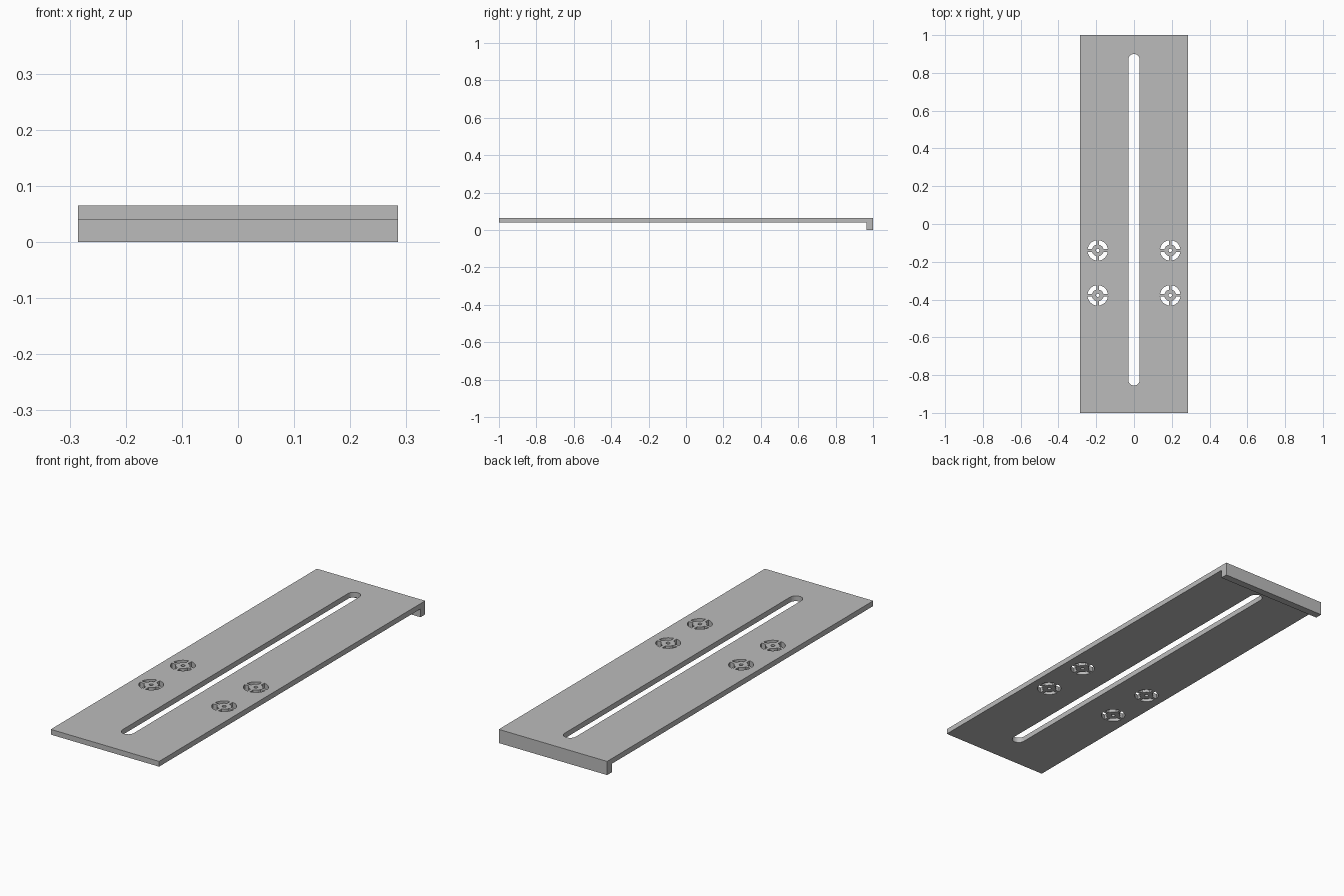
import bpy, bmesh, math
from math import cos, sin, pi

cube = bpy.data.objects.get("Cube")
if cube:
    bpy.data.objects.remove(cube, do_unlink=True)

HALF_W, TOP, UNDER = 0.285, 0.065, 0.04

grey = bpy.data.materials.new("plain_grey")
grey.use_nodes = True
colour = (0.5, 0.5, 0.5, 1)
grey.diffuse_color = colour
grey.node_tree.nodes["Principled BSDF"].inputs["Base Color"].default_value = colour


def prism(bm, points, direction):
    """Extrude a closed outline into a solid."""
    face = bm.faces.new([bm.verts.new(p) for p in points])
    ext = bmesh.ops.extrude_face_region(bm, geom=[face])
    moved = [v for v in ext["geom"] if isinstance(v, bmesh.types.BMVert)]
    bmesh.ops.translate(bm, verts=moved, vec=direction)


def arc(cx, cy, r, start, end, steps):
    return [(cx + r * cos(start + (end - start) * i / steps),
             cy + r * sin(start + (end - start) * i / steps)) for i in range(steps + 1)]


def finish(bm, name):
    bmesh.ops.recalc_face_normals(bm, faces=bm.faces)
    mesh = bpy.data.meshes.new(name)
    bm.to_mesh(mesh)
    bm.free()
    mesh.materials.append(grey)
    obj = bpy.data.objects.new(name, mesh)
    bpy.context.collection.objects.link(obj)
    return obj


# Plate with the turned-down rear lip, as one side profile
bm = bmesh.new()
profile = [(-1, UNDER), (0.965, UNDER), (0.965, 0), (1, 0), (1, TOP), (-1, TOP)]
prism(bm, [(-HALF_W, y, z) for y, z in profile], (2 * HALF_W, 0, 0))
plate = finish(bm, "slotted_plate")

# Openings: long slot, and four rings split by spokes around a pin hole
bm = bmesh.new()


def cut(outline):
    prism(bm, [(x, y, UNDER - 0.02) for x, y in outline], (0, 0, 0.1))


cut(arc(0, 0.87, 0.03, 0, pi, 16) + arc(0, -0.825, 0.03, pi, 2 * pi, 16))

OUTER, INNER, SPOKE = 0.054, 0.031, 0.007
for cx in (-0.192, 0.192):
    for cy in (-0.14, -0.378):
        cut(arc(cx, cy, 0.009, 0, 2 * pi, 16)[:-1])
        for k in range(4):
            a = k * pi / 2
            out_gap, in_gap = math.asin(SPOKE / OUTER), math.asin(SPOKE / INNER)
            cut(arc(cx, cy, OUTER, a + out_gap, a + pi / 2 - out_gap, 8)
                + arc(cx, cy, INNER, a + pi / 2 - in_gap, a + in_gap, 8))
cutter = finish(bm, "opening_cutter")
cutter.hide_render = True

# Cut the openings and discard the helper
mod = plate.modifiers.new("openings", "BOOLEAN")
mod.operation, mod.solver, mod.object = "DIFFERENCE", "EXACT", cutter
bpy.context.view_layer.objects.active = plate
plate.select_set(True)
bpy.ops.object.modifier_apply(modifier=mod.name)
bpy.data.objects.remove(cutter, do_unlink=True)
